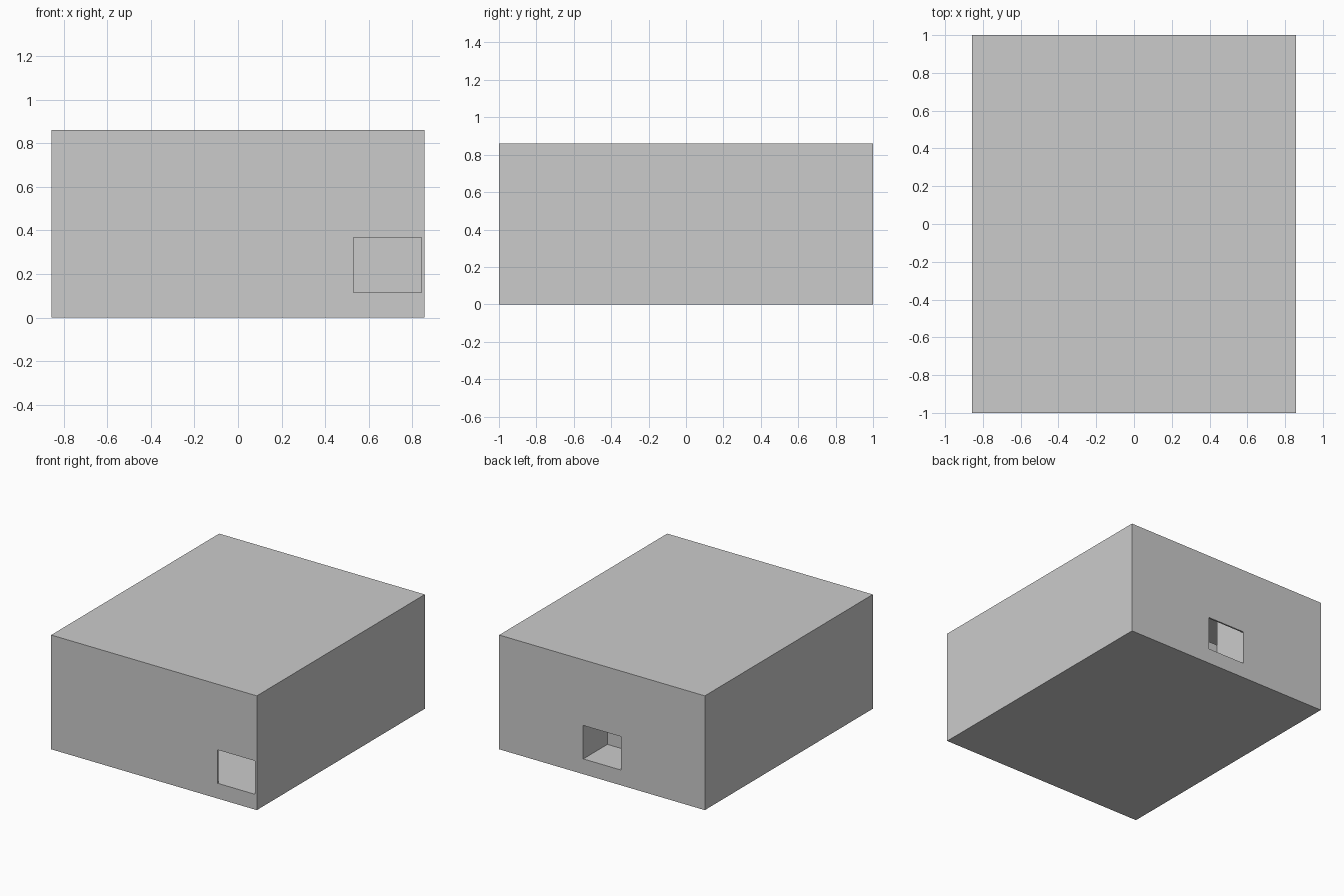
import bpy, bmesh

if "Cube" in bpy.data.objects:
    bpy.data.objects.remove(bpy.data.objects["Cube"])

W, D, H = 0.857, 1.0, 0.861   # half width, half depth, height
T, FLOOR = 0.012, 0.113       # panel thickness, raised floor height


def box(name, x0, x1, y0, y1, z0, z1):
    bm = bmesh.new()
    bmesh.ops.create_cube(bm, size=1)
    for v in bm.verts:
        v.co = (x1 if v.co.x > 0 else x0,
                y1 if v.co.y > 0 else y0,
                z1 if v.co.z > 0 else z0)
    mesh = bpy.data.meshes.new(name)
    bm.to_mesh(mesh)
    bm.free()
    ob = bpy.data.objects.new(name, mesh)
    bpy.context.collection.objects.link(ob)
    return ob


def cut(target, cutter):
    cutter.hide_render = True
    cutter.display_type = 'WIRE'
    mod = target.modifiers.new(cutter.name, 'BOOLEAN')
    mod.operation = 'DIFFERENCE'
    mod.solver = 'EXACT'
    mod.object = cutter


# Hollow outer shell with a raised floor
shell = box("shell", -W, W, -D, D, 0, H)
cut(shell, box("cavity_cutter", -W + T, W - T, -D + T, D - T, FLOOR, H - T))

# Doorways: front right corner and back centre
Z0, Z1 = FLOOR + 0.002, 0.367
cut(shell, box("front_door_cutter", 0.531, 0.843, -D - 0.1, -D + 0.1, Z0, Z1))
cut(shell, box("back_door_cutter", -0.157, 0.157, D - 0.1, D + 0.1, Z0, Z1))

# Entrance passage inside the back doorway
PY = 0.71
for side, s in (("left", -1), ("right", 1)):
    a, b = sorted((s * 0.158, s * 0.170))
    box("passage_wall_" + side, a, b, PY, D - T, FLOOR, H - T)
box("passage_end_wall", -0.170, 0.170, PY - T, PY, FLOOR, 0.39)
